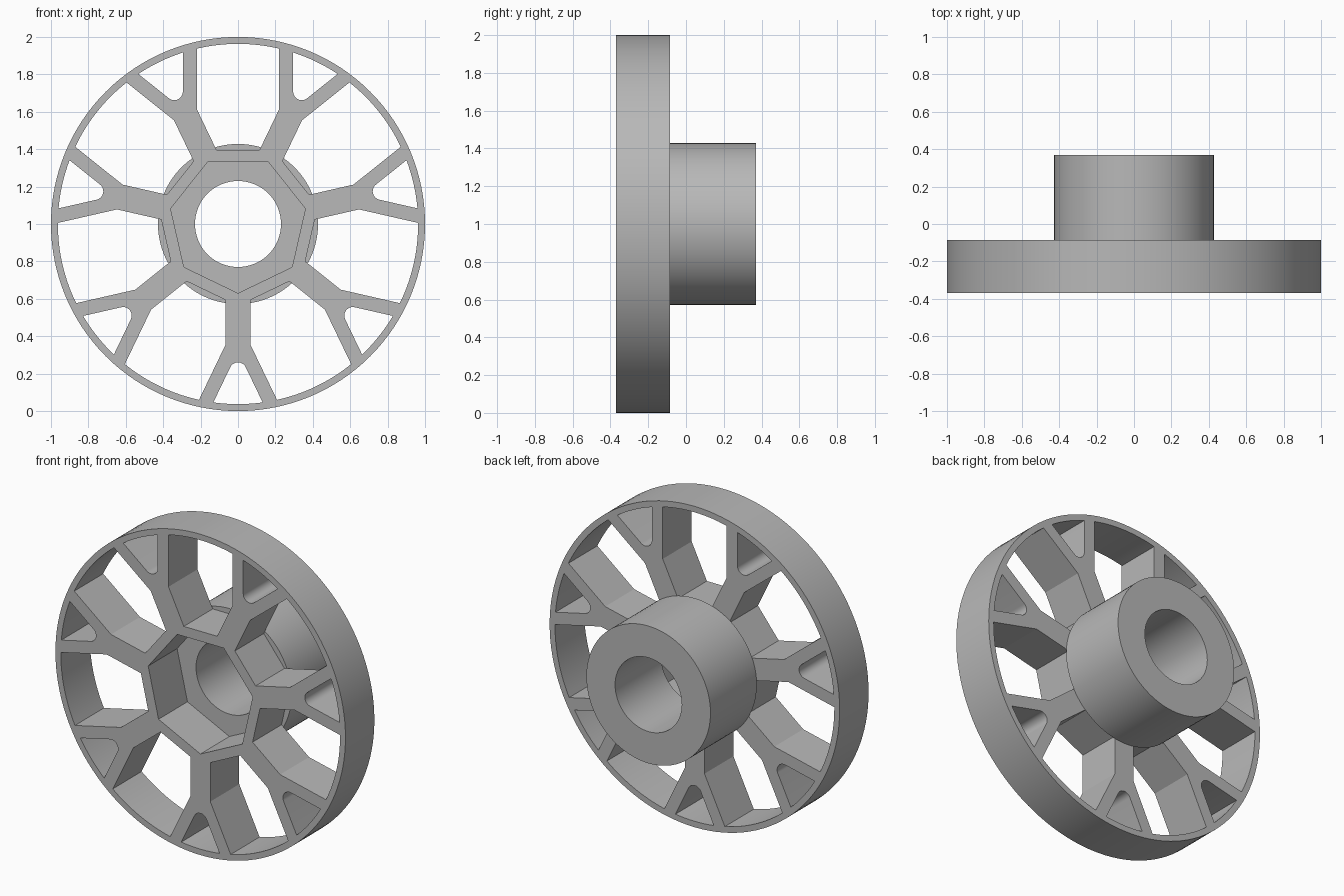
import bpy
from math import radians, pi, sin, cos, tan, asin, acos

cube = bpy.data.objects.get("Cube")
if cube:
    bpy.data.objects.remove(cube, do_unlink=True)

SPOKES = 7
STEP = 2 * pi / SPOKES
HALF = STEP / 2
RIM_R, RIM_IN = 1.0, 0.963
HUB_R, BORE_R = 0.428, 0.23
FRONT, SEAM, BACK = -0.37, -0.085, 0.37

grey = bpy.data.materials.new("grey")
grey.use_nodes = True
colour = (0.48, 0.48, 0.48, 1)
grey.diffuse_color = colour
grey.node_tree.nodes["Principled BSDF"].inputs["Base Color"].default_value = colour


def arc(r, a0, a1, n, centre=0.0):
    """Points on an arc whose centre lies on the local u axis."""
    return [(centre + r * cos(a0 + (a1 - a0) * i / n),
             r * sin(a0 + (a1 - a0) * i / n)) for i in range(n + 1)]


def circle(r, n):
    return arc(r, 0, 2 * pi, n)[:-1]


def turn(points, a):
    return [(u * cos(a) - v * sin(a), u * sin(a) + v * cos(a)) for u, v in points]


def plate(name, outlines, y0, y1):
    """Extrude nested outlines, drawn in the x-z plane, from y0 to y1."""
    curve = bpy.data.curves.new(name + "_profile", "CURVE")
    curve.dimensions = "2D"
    curve.fill_mode = "BOTH"
    curve.extrude = (y1 - y0) / 2
    for points in outlines:
        spline = curve.splines.new("POLY")
        spline.points.add(len(points) - 1)
        for p, (u, v) in zip(spline.points, points):
            p.co = (u, v, 0, 1)
        spline.use_cyclic_u = True
    obj = bpy.data.objects.new(name, curve)
    bpy.context.collection.objects.link(obj)
    obj.rotation_euler = (radians(90), 0, 0)
    obj.location = (0, (y0 + y1) / 2, 1)
    bpy.ops.object.select_all(action="DESELECT")
    obj.select_set(True)
    bpy.context.view_layer.objects.active = obj
    bpy.ops.object.convert(target="MESH")
    obj = bpy.context.view_layer.objects.active
    # Weld the caps to the walls
    bpy.ops.object.mode_set(mode="EDIT")
    bpy.ops.mesh.select_all(action="SELECT")
    bpy.ops.mesh.remove_doubles(threshold=0.0005)
    bpy.ops.mesh.normals_make_consistent(inside=False)
    bpy.ops.object.mode_set(mode="OBJECT")
    obj.data.materials.clear()
    obj.data.materials.append(grey)
    bpy.ops.object.shade_smooth_by_angle(angle=radians(20))
    return obj


# Large window between two spokes, pointing along u
ARM_OUT, ARM_IN, SPOKE_HALF, COLLAR = 0.22, 0.295, 0.068, 0.395


def spoke_side(u):
    return u * tan(HALF) - SPOKE_HALF / cos(HALF)


bend = (ARM_OUT + SPOKE_HALF / cos(HALF)) / tan(HALF)
a = asin(ARM_OUT / RIM_IN)
window = [(bend, -ARM_OUT)] + arc(RIM_IN, -a, a, 16) + [
    (bend, ARM_OUT), (COLLAR, spoke_side(COLLAR)), (COLLAR, -spoke_side(COLLAR))]

# Small window in the fork of a spoke, with a rounded inner tip
FILLET = 0.046
apex = ARM_IN / sin(HALF)
b = acos(ARM_IN / RIM_IN) - (pi / 2 - HALF)
fork = arc(RIM_IN, -b, b, 8) + arc(
    FILLET, pi / 2 + HALF, 3 * pi / 2 - HALF, 12, apex + FILLET / sin(HALF))

# Seven-sided pocket with its corners on the spokes
pocket = turn([(x, y) for x, y in circle(0.333 / cos(HALF), SPOKES)], -pi / 2)

outlines = [circle(RIM_R, 128), pocket]
for i in range(SPOKES):
    outlines.append(turn(window, pi / 2 + i * STEP))
    outlines.append(turn(fork, -pi / 2 + i * STEP))
plate("spoked_wheel", outlines, FRONT, SEAM)

# Rear hub with its bore
plate("hub", [circle(HUB_R, 96), circle(BORE_R, 64)], SEAM, BACK)
